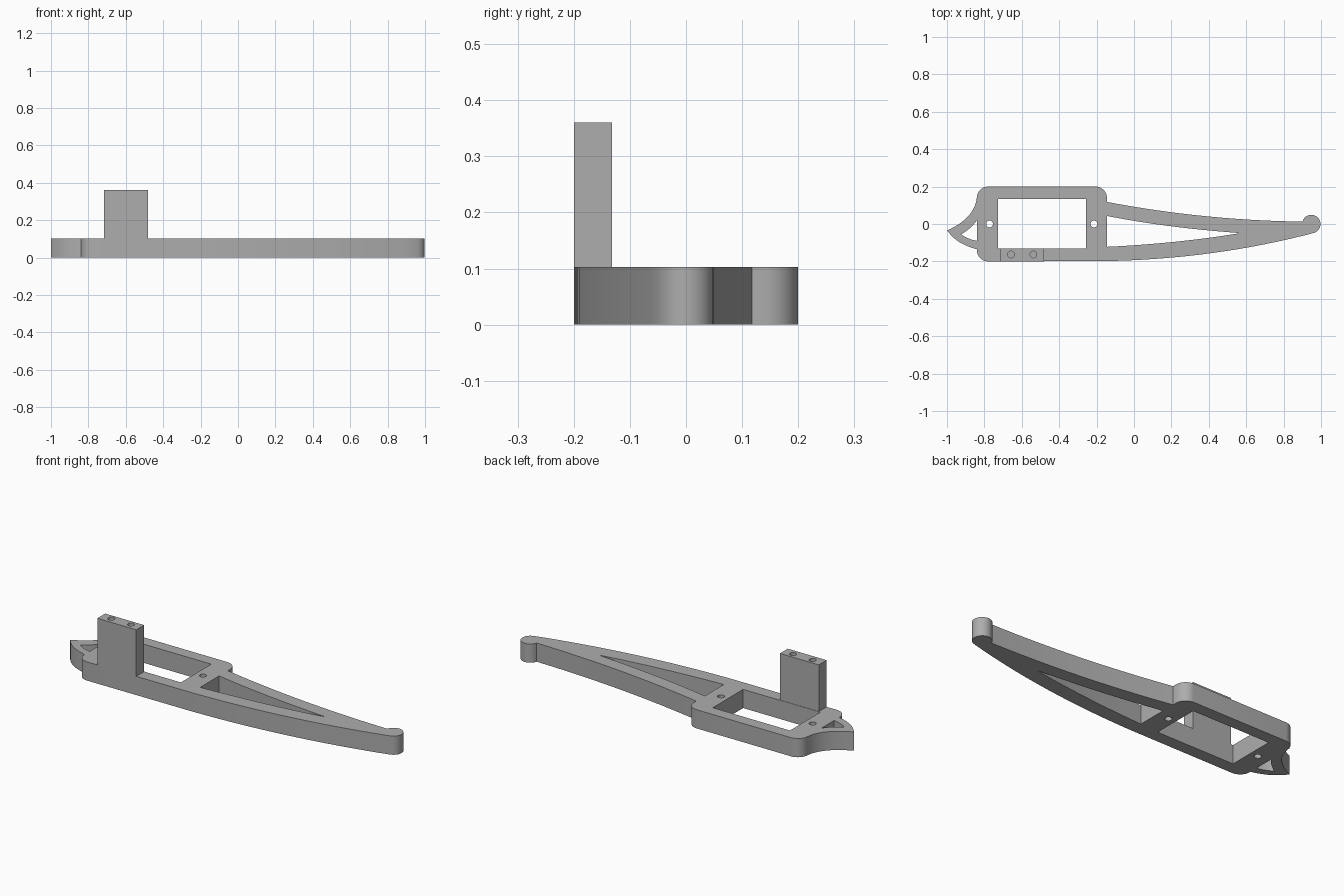
import bpy
from math import cos, sin, radians
from mathutils import Vector

cube = bpy.data.objects.get("Cube")
if cube:
    bpy.data.objects.remove(cube, do_unlink=True)

grey = bpy.data.materials.new("plain grey")
grey.use_nodes = True
colour = (0.42, 0.42, 0.42, 1)
grey.diffuse_color = colour
grey.node_tree.nodes["Principled BSDF"].inputs["Base Color"].default_value = colour


def arc(cx, cy, r, start, end, n=12):
    """Points on a circle, angles in degrees."""
    angles = [radians(start + (end - start) * i / n) for i in range(n + 1)]
    return [(cx + r * cos(a), cy + r * sin(a)) for a in angles]


def bow(a, mid, b, n=16):
    """Smooth curve from a to b passing through mid."""
    a, mid, b = Vector(a), Vector(mid), Vector(b)
    c = 2 * mid - (a + b) / 2
    pts = [a * (1 - t) ** 2 + c * 2 * t * (1 - t) + b * t * t
           for t in (i / n for i in range(n + 1))]
    return [tuple(p) for p in pts]


def rect(x0, x1, y0, y1):
    return [(x0, y0), (x1, y0), (x1, y1), (x0, y1)]


def hole(x, y):
    return arc(x, y, 0.018, 0, 360, 24)[:-1]


def plate(name, loops, z0, z1):
    """Extrude an outline, with the remaining loops as openings."""
    curve = bpy.data.curves.new(name, "CURVE")
    curve.dimensions = "2D"
    curve.fill_mode = "BOTH"
    curve.extrude = (z1 - z0) / 2
    for loop in loops:
        spline = curve.splines.new("POLY")
        spline.points.add(len(loop) - 1)
        for point, (x, y) in zip(spline.points, loop):
            point.co = (x, y, 0, 1)
        spline.use_cyclic_u = True
    curve.materials.append(grey)
    obj = bpy.data.objects.new(name, curve)
    obj.location.z = (z0 + z1) / 2
    bpy.context.collection.objects.link(obj)
    bpy.ops.object.select_all(action="DESELECT")
    obj.select_set(True)
    bpy.context.view_layer.objects.active = obj
    bpy.ops.object.convert(target="MESH")
    # Weld the caps to the walls so the solid is closed
    bpy.ops.object.mode_set(mode="EDIT")
    bpy.ops.mesh.select_all(action="SELECT")
    bpy.ops.mesh.remove_doubles(threshold=0.0005)
    bpy.ops.mesh.normals_make_consistent(inside=False)
    bpy.ops.object.mode_set(mode="OBJECT")
    bpy.ops.object.shade_smooth_by_angle(angle=radians(30))
    return obj


left, right, half, r = -0.84, -0.145, 0.2, 0.06
thick = 0.103

# Outer edge: frame corner, long arm, round tip, frame corners, pointed tail
outline = arc(left + r, r - half, r, 180, 270)
outline += bow((right, -0.198), (0.42, -0.155), (0.965, -0.047))
outline += arc(0.948, 0, 0.049, -65, 165, 24)
outline += bow((0.89, 0.013), (0.37, 0.043), (right, 0.118))
outline += arc(right - r, half - r, r, 0, 90)
outline += arc(left + r, half - r, r, 90, 175)
outline += bow((left - 0.003, 0.125), (-0.893, 0.035), (-1, -0.035))
outline += bow((-0.99, -0.046), (-0.928, -0.1), (left, -0.135))

# Openings: motor window, arm slot, tail slot and screw holes
window = rect(-0.727, -0.257, -0.13, 0.134)
arm_slot = bow((right, -0.122), (0.22, -0.095), (0.56, -0.05))
arm_slot += bow((0.56, -0.048), (0.19, -0.011), (right, 0.043))
tail_slot = bow((left, 0.02), (-0.877, -0.022), (-0.924, -0.055), 8)
tail_slot += bow((-0.92, -0.058), (-0.883, -0.078), (left, -0.09), 8)

plate("arm_frame",
      [outline, window, arm_slot, tail_slot, hole(-0.772, 0), hole(-0.214, 0)],
      0, thick)

# Upright mounting post with two screw holes in its top
plate("mounting_post",
      [rect(-0.717, -0.48, -0.2, -0.132), hole(-0.658, -0.163), hole(-0.538, -0.163)],
      thick, 0.36)
